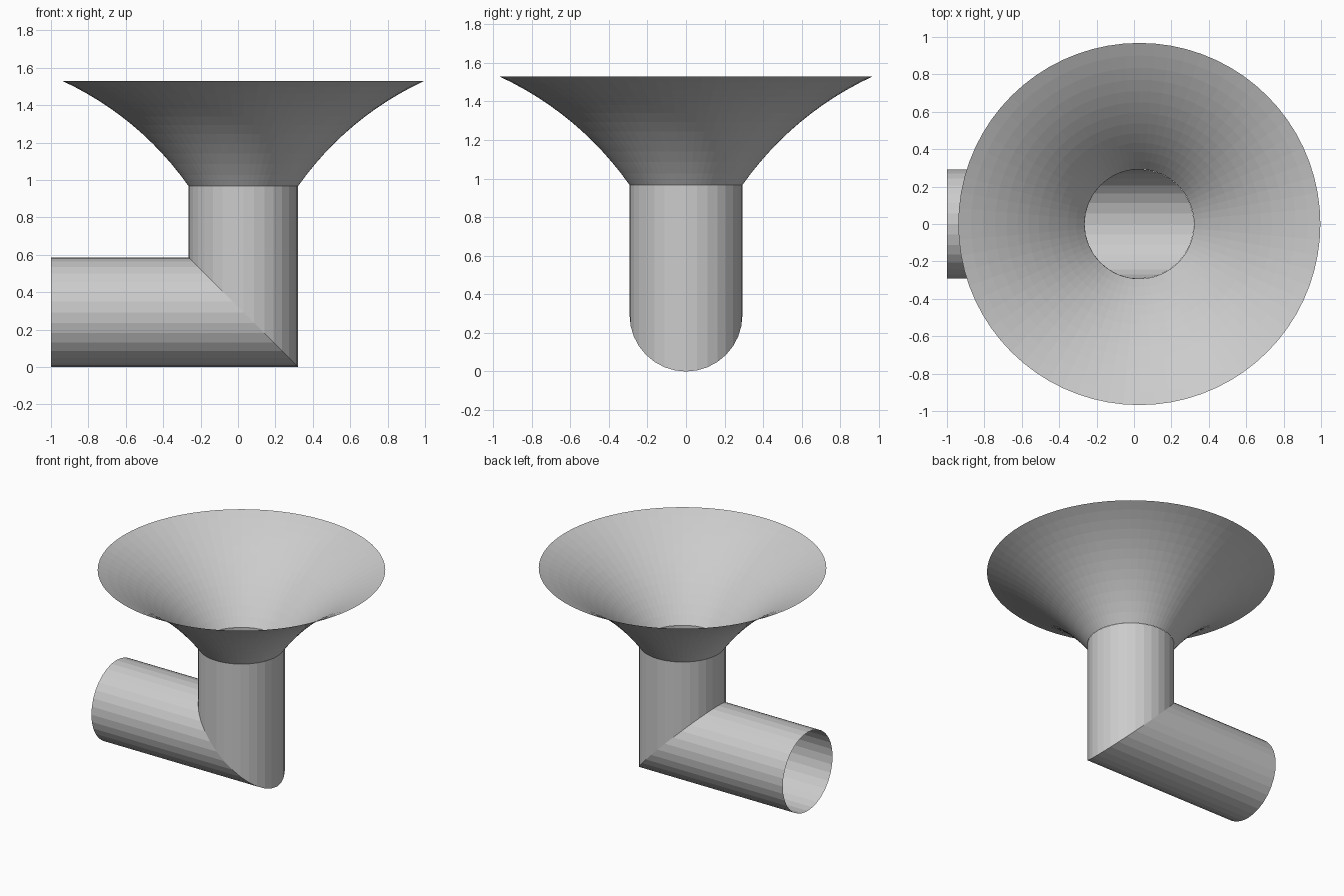
import bpy, bmesh, math
from mathutils import Vector

cube = bpy.data.objects.get("Cube")
if cube:
    bpy.data.objects.remove(cube, do_unlink=True)

R = 0.2925        # pipe radius
CX = 0.0285       # x of the upright axis
SEAM, NECK, RIM = 0.617, 0.967, 1.53
RIM_R = 0.968

metal = bpy.data.materials.new("light grey metal")
metal.use_nodes = True
grey = (0.6, 0.6, 0.6, 1)
metal.diffuse_color = grey
metal.node_tree.nodes["Principled BSDF"].inputs["Base Color"].default_value = grey


def loft(name, sides, rings):
    """Open sheet through rings, each a function of cosine and sine."""
    bm = bmesh.new()
    loops = []
    for ring in rings:
        angles = [2 * math.pi * i / sides for i in range(sides)]
        loops.append([bm.verts.new(ring(math.cos(a), math.sin(a))) for a in angles])
    for low, high in zip(loops, loops[1:]):
        for i in range(sides):
            j = (i + 1) % sides
            bm.faces.new((low[i], low[j], high[j], high[i]))
    # turn the walls outward
    if name == "elbow_pipe":
        bmesh.ops.reverse_faces(bm, faces=bm.faces[:]) if bm.faces[:][0].normal.length else None
    bm.normal_update()
    mesh = bpy.data.meshes.new(name)
    bm.to_mesh(mesh)
    bm.free()
    mesh.materials.append(metal)
    obj = bpy.data.objects.new(name, mesh)
    bpy.context.collection.objects.link(obj)
    return obj


def level(radius, z):
    return lambda c, s: Vector((CX - radius * s, radius * c, z))


# Mitred elbow: side pipe, slanted joint, upright stub
loft("elbow_pipe", 32, [
    lambda c, s: Vector((-1, R * c, R + R * s)),
    lambda c, s: Vector((CX - R * s, R * c, R + R * s)),
    level(R, SEAM),
])

# Upright pipe
loft("upright_pipe", 32, [level(R, SEAM), level(R, NECK)])

# Flared bell, a shallow arc bulging up and inward
start, end = Vector((R, NECK)), Vector((RIM_R, RIM))
chord = end - start
bulge = Vector((-chord.y, chord.x)).normalized() * 0.058
steps = 12
profile = []
for i in range(steps + 1):
    t = i / steps
    profile.append(start + chord * t + bulge * 4 * t * (1 - t))
loft("flared_bell", 72, [level(p.x, p.y) for p in profile])
